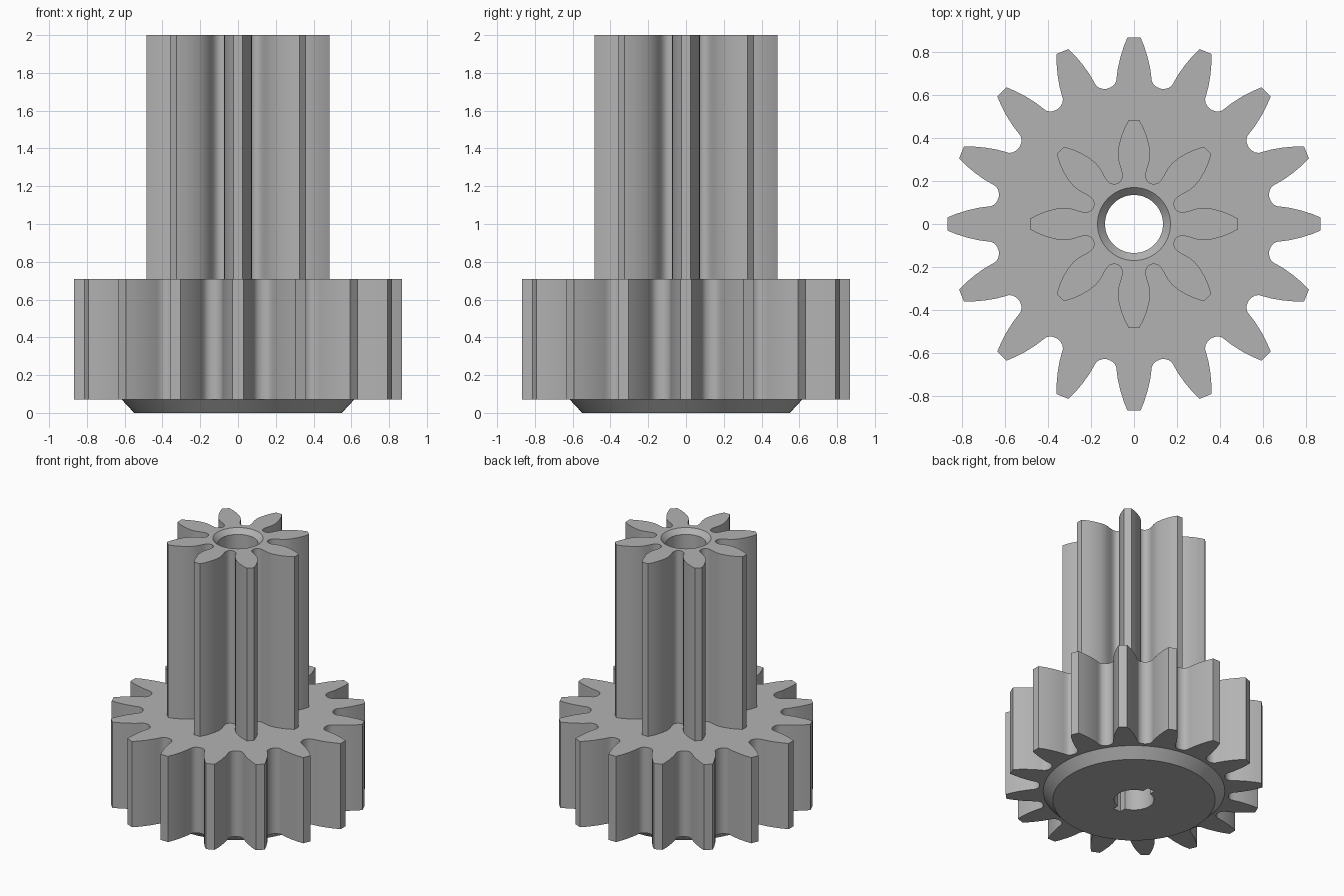
import bpy, bmesh, math
from mathutils import Matrix, Vector

cube = bpy.data.objects.get("Cube")
if cube:
    bpy.data.objects.remove(cube, do_unlink=True)

grey = bpy.data.materials.new("plain grey")
grey.use_nodes = True
colour = (0.45, 0.45, 0.45, 1)
grey.diffuse_color = colour
grey.node_tree.nodes["Principled BSDF"].inputs["Base Color"].default_value = colour


def make_object(name, bm):
    bmesh.ops.recalc_face_normals(bm, faces=bm.faces)
    mesh = bpy.data.meshes.new(name)
    bm.to_mesh(mesh)
    bm.free()
    mesh.materials.append(grey)
    obj = bpy.data.objects.new(name, mesh)
    bpy.context.collection.objects.link(obj)
    return obj


def gear(name, teeth, flank, root, z0, z1):
    """Extrude a toothed outline; flank lists (radius, half width) from tip to root."""
    half = [Vector((math.sqrt(r * r - w * w), w, 0)) for r, w in flank]
    mirrored = [Vector((p.x, -p.y, 0)) for p in half]
    valley = Matrix.Rotation(math.pi / teeth, 3, 'Z') @ Vector((root, 0, 0))
    tooth = mirrored[::-1] + half + [valley]
    bm = bmesh.new()
    outline = []
    for i in range(teeth):
        turn = Matrix.Rotation(i * math.tau / teeth, 3, 'Z')
        outline += [bm.verts.new(turn @ p + Vector((0, 0, z0))) for p in tooth]
    base = bm.faces.new(outline)
    top = bmesh.ops.extrude_face_region(bm, geom=[base], use_keep_orig=True)
    moved = [g for g in top["geom"] if isinstance(g, bmesh.types.BMVert)]
    bmesh.ops.translate(bm, verts=moved, vec=(0, 0, z1 - z0))
    return make_object(name, bm)


def turned(name, profile, sides=64):
    """Closed solid of revolution from (radius, z) rings."""
    bm = bmesh.new()
    rings = [[bm.verts.new((r * math.cos(i * math.tau / sides),
                            r * math.sin(i * math.tau / sides), z))
              for i in range(sides)] for r, z in profile]
    for a, b in zip(rings, rings[1:]):
        for i in range(sides):
            j = (i + 1) % sides
            bm.faces.new((a[i], a[j], b[j], b[i]))
    bm.faces.new(rings[0])
    bm.faces.new(rings[-1])
    return make_object(name, bm)


def box(name, size, centre):
    bm = bmesh.new()
    bmesh.ops.create_cube(bm, size=1)
    bmesh.ops.scale(bm, vec=size, verts=bm.verts)
    bmesh.ops.translate(bm, vec=centre, verts=bm.verts)
    return make_object(name, bm)


# Wide lower gear
body = gear("compound_gear", 16,
            [(0.87, 0.03), (0.83, 0.047), (0.78, 0.063), (0.73, 0.075), (0.695, 0.08),
             (0.67, 0.083), (0.655, 0.092), (0.646, 0.106)], 0.642, 0.07, 0.71)

# Tall pinion, chamfered hub, stepped bore and key slot
pinion = gear("pinion", 8,
              [(0.485, 0.024), (0.45, 0.044), (0.41, 0.06), (0.37, 0.071), (0.335, 0.075),
               (0.3, 0.071), (0.265, 0.061), (0.24, 0.055), (0.22, 0.056), (0.208, 0.065)],
              0.204, 0.6, 2)
hub = turned("hub", [(0.55, 0), (0.615, 0.07), (0.615, 0.072), (0.5, 0.15)])
bore = turned("bore", [(0.135, -0.1), (0.135, 1.965), (0.17, 2), (0.17, 2.1)])
slot = box("key_slot", (0.06, 0.36, 0.6), (0, 0, 0.1))

# Combine into one solid
for part, operation in ((pinion, 'UNION'), (hub, 'UNION'),
                        (bore, 'DIFFERENCE'), (slot, 'DIFFERENCE')):
    part.hide_render = True
    mod = body.modifiers.new(part.name, 'BOOLEAN')
    mod.object = part
    mod.operation = operation
    mod.solver = 'EXACT'

bpy.context.view_layer.update()
graph = bpy.context.evaluated_depsgraph_get()
solid = bpy.data.meshes.new_from_object(body.evaluated_get(graph))
body.modifiers.clear()
body.data = solid
for part in (pinion, hub, bore, slot):
    bpy.data.objects.remove(part, do_unlink=True)

# Smooth flanks with crisp edges
bpy.ops.object.select_all(action='DESELECT')
body.select_set(True)
bpy.context.view_layer.objects.active = body
bpy.ops.object.shade_smooth_by_angle(angle=math.radians(35))
